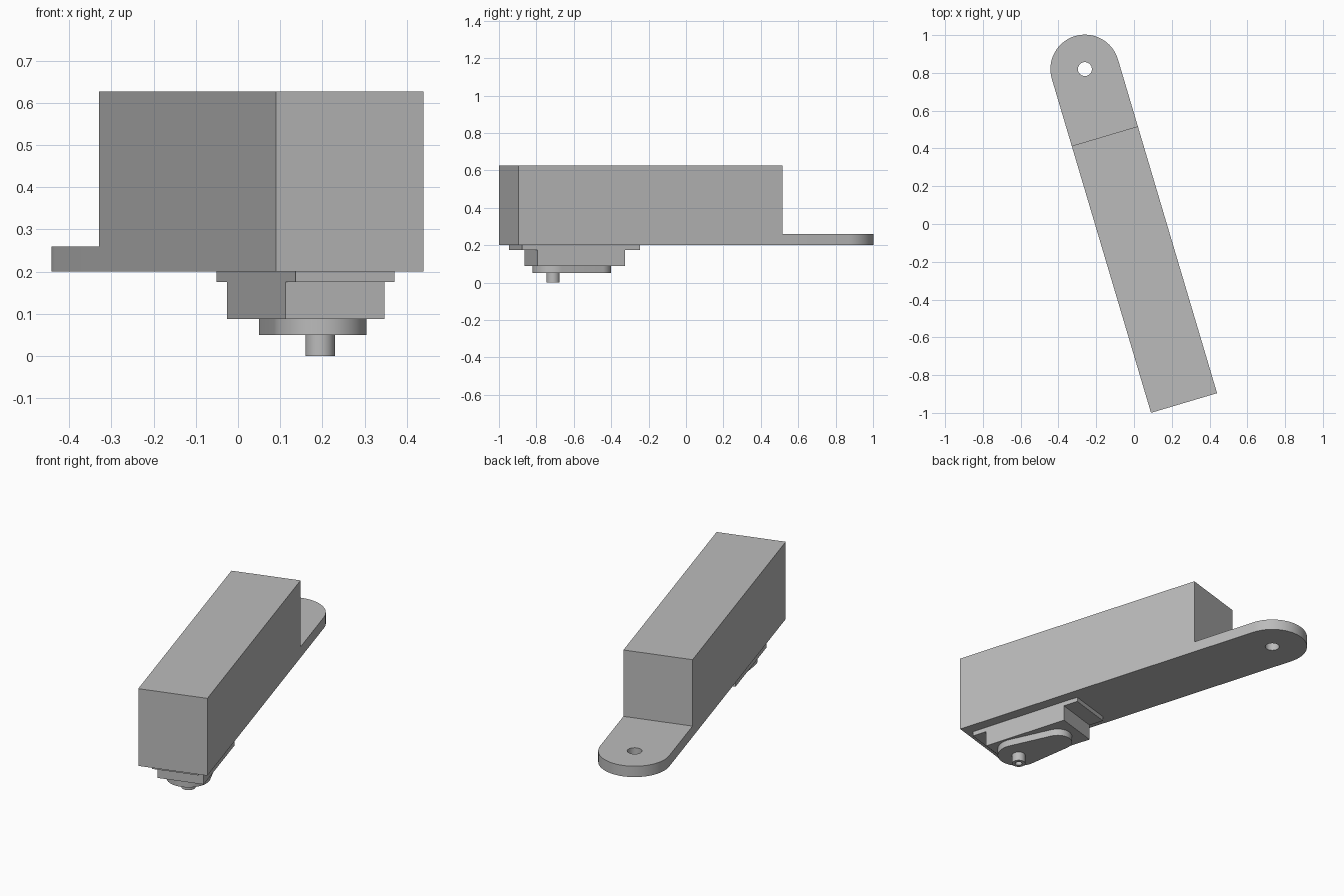
import bpy, bmesh
from math import pi, sin, cos, asin, radians

cube = bpy.data.objects.get("Cube")
if cube:
    bpy.data.objects.remove(cube)

grey = bpy.data.materials.new("plain grey")
grey.use_nodes = True
grey.diffuse_color = (0.5, 0.5, 0.5, 1)
grey.node_tree.nodes["Principled BSDF"].inputs["Base Color"].default_value = (0.5, 0.5, 0.5, 1)

# Every part is drawn along -y from the mounting hole, then turned into place
PIVOT = (-0.26, 0.82, 0)
TURN = radians(16.54)


def arc(y, r, start, end, steps):
    angles = [start + (end - start) * i / steps for i in range(steps + 1)]
    return [(r * cos(a), y + r * sin(a)) for a in angles]


def circle(y, r, steps=48):
    return arc(y, r, 0, 2 * pi, steps)[:-1]


def rectangle(width, near, far):
    w = width / 2
    return [(-w, -far), (w, -far), (w, -near), (-w, -near)]


def slab(name, outline, bottom, top, hole=None):
    """Extrude an outline, with an optional hole, between two heights."""
    bm = bmesh.new()
    edges = []
    for loop in [outline] + ([hole] if hole else []):
        verts = [bm.verts.new((x, y, bottom)) for x, y in loop]
        if hole:
            edges += [bm.edges.new((verts[i - 1], v)) for i, v in enumerate(verts)]
        else:
            bm.faces.new(verts)
    if hole:
        bmesh.ops.triangle_fill(bm, edges=edges, use_beauty=True, normal=(0, 0, 1))
    raised = bmesh.ops.extrude_face_region(bm, geom=bm.faces[:])["geom"]
    lifted = [g for g in raised if isinstance(g, bmesh.types.BMVert)]
    bmesh.ops.translate(bm, verts=lifted, vec=(0, 0, top - bottom))
    bmesh.ops.recalc_face_normals(bm, faces=bm.faces[:])
    mesh = bpy.data.meshes.new(name)
    bm.to_mesh(mesh)
    bm.free()
    mesh.materials.append(grey)
    obj = bpy.data.objects.new(name, mesh)
    bpy.context.collection.objects.link(obj)
    obj.location = PIVOT
    obj.rotation_euler.z = TURN
    bpy.ops.object.select_all(action="DESELECT")
    obj.select_set(True)
    bpy.context.view_layer.objects.active = obj
    bpy.ops.object.shade_smooth_by_angle(angle=radians(30))
    return obj


# Arm: tall block with a low rounded mounting tab
WIDTH = 0.365
STEP = 0.37
slab("arm_block", rectangle(WIDTH, STEP, 1.844), 0.2, 0.627)
tab = arc(0, WIDTH / 2, 0, pi, 32) + [(-WIDTH / 2, -STEP), (WIDTH / 2, -STEP)]
slab("mounting_tab", tab, 0.2, 0.26, circle(0, 0.037))

# Motor below the arm: flange, body, tapered gear cover and hollow shaft
MIDDLE = 1.476
for name, half, bottom, top in (("motor_flange", 0.329, 0.175, 0.2),
                                ("motor_body", 0.245, 0.088, 0.175)):
    slab(name, rectangle(0.244, MIDDLE - half, MIDDLE + half), bottom, top)

SHAFT, SMALL = -1.597, -1.351
tilt = asin((0.11 - 0.075) / (SMALL - SHAFT))
cover = arc(SMALL, 0.075, tilt, pi - tilt, 24) + arc(SHAFT, 0.11, pi - tilt, 2 * pi + tilt, 32)
slab("gear_cover", cover, 0.05, 0.088)
slab("output_shaft", circle(SHAFT, 0.035), 0, 0.05, circle(SHAFT, 0.018))
